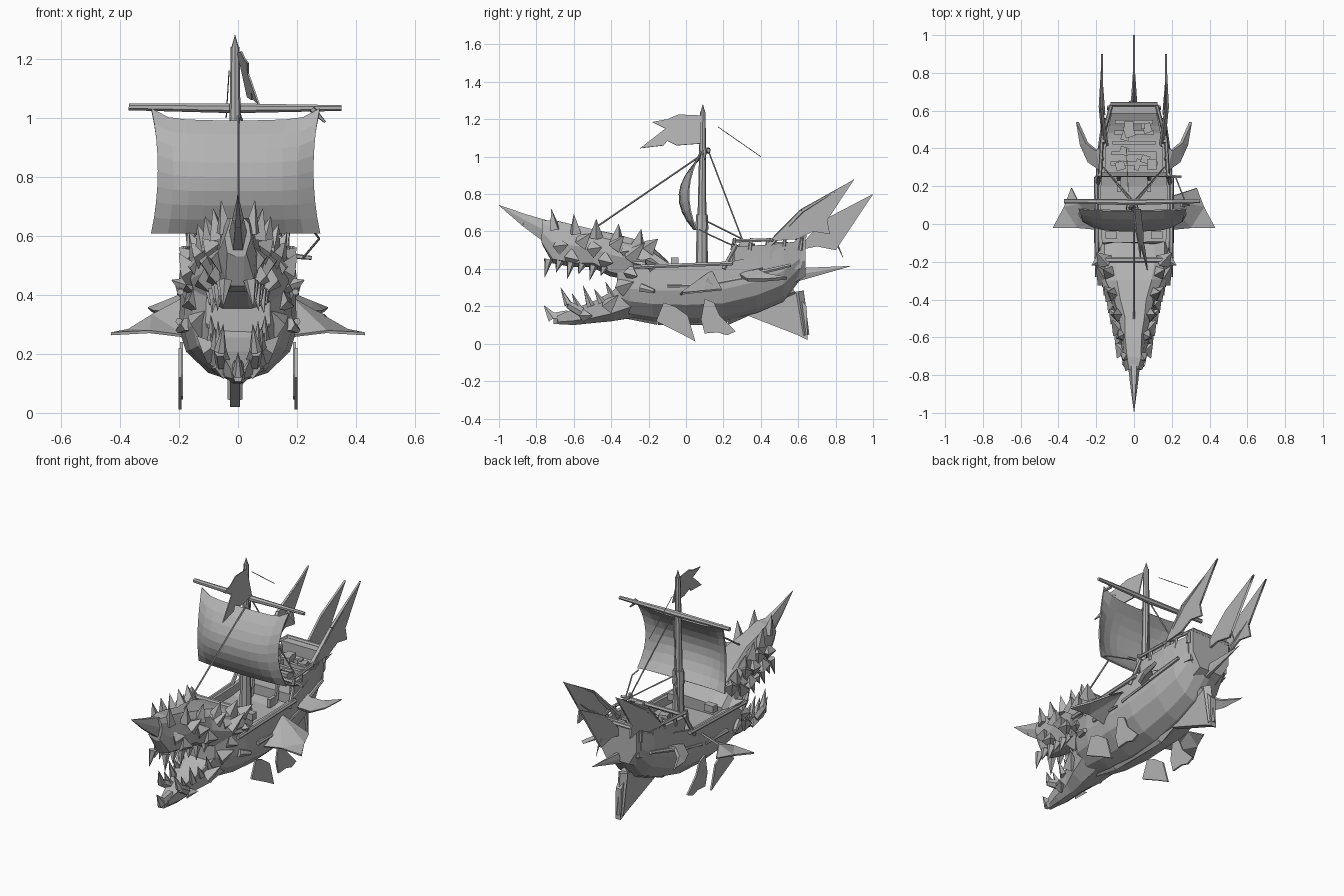
import bpy, bmesh, math, random
from mathutils import Vector

random.seed(4)
grey = bpy.data.materials.new("weathered_grey")
grey.diffuse_color = (0.45, 0.45, 0.45, 1)


def finish(name, bm, thick=0):
    if not thick:
        bmesh.ops.recalc_face_normals(bm, faces=bm.faces[:])
    me = bpy.data.meshes.new(name)
    bm.to_mesh(me)
    bm.free()
    me.materials.append(grey)
    ob = bpy.data.objects.new(name, me)
    bpy.context.collection.objects.link(ob)
    if thick:
        m = ob.modifiers.new("thickness", 'SOLIDIFY')
        m.thickness, m.offset = thick, 0
    return ob


def loft(name, secs, profile, jitter=0.0):
    # secs: (y, half width, bottom z, top z); profile: closed loop of (u, v)
    bm = bmesh.new()
    rings = [[bm.verts.new((w * u + random.uniform(-jitter, jitter), y + random.uniform(-jitter, jitter),
                            b + (t - b) * v)) for u, v in profile] for y, w, b, t in secs]
    n = len(profile)
    for a, c in zip(rings, rings[1:]):
        for i in range(n):
            bm.faces.new((a[i], a[(i + 1) % n], c[(i + 1) % n], c[i]))
    bm.faces.new(rings[0])
    bm.faces.new(rings[-1])
    return finish(name, bm)


def tube(bm, a, b, r0, r1, sides=6, flat=1.0):
    a, b = Vector(a), Vector(b)
    q = (b - a).to_track_quat('Z', 'Y')
    rings = []
    for p, r in ((a, r0), (b, r1)):
        vs = []
        for i in range(sides):
            o = q @ Vector((math.cos(i * math.tau / sides) * r, math.sin(i * math.tau / sides) * r, 0))
            o.x *= flat
            vs.append(bm.verts.new(p + o))
        rings.append(vs)
    for i in range(sides):
        j = (i + 1) % sides
        bm.faces.new((rings[0][i], rings[0][j], rings[1][j], rings[1][i]))
    bm.faces.new(rings[0])
    bm.faces.new(rings[1])


def rods(name, items, mirror=False, sides=6, flat=1.0):
    bm = bmesh.new()
    for a, b, r0, r1 in items:
        for s in ((1, -1) if mirror else (1,)):
            tube(bm, (a[0] * s, *a[1:]), (b[0] * s, *b[1:]), r0, r1, sides, flat)
    return finish(name, bm)


def plate(name, pts, thick=0.008, mirror=False):
    bm = bmesh.new()
    for s in ((1, -1) if mirror else (1,)):
        f = bm.faces.new([bm.verts.new((x * s, y, z)) for x, y, z in pts])
        bmesh.ops.triangulate(bm, faces=[f])
    return finish(name, bm, thick)


def side_plate(name, x, pts, thick=0.01, mirror=True):
    return plate(name, [(x, y, z) for y, z in pts], thick, mirror)


def box(bm, c, size, tilt=0.0):
    r = bmesh.ops.create_cube(bm, size=1)
    for v in r["verts"]:
        x, y, z = (v.co[i] * size[i] for i in range(3))
        v.co = (c[0] + x * math.cos(tilt) - y * math.sin(tilt), c[1] + x * math.sin(tilt) + y * math.cos(tilt), c[2] + z)


# Hull with bulwarks and sunken deck
right = [(0.12, 0), (0.5, 0.08), (0.88, 0.31), (1, 0.55), (0.97, 1), (0.87, 1), (0.87, 0.84)]
mir = lambda p: [(-u, v) for u, v in reversed(p)]
loft("hull", [(-.37, .11, .19, .40), (-.3, .155, .14, .42), (-.18, .185, .12, .42), (0, .2, .11, .425),
              (.2, .2, .12, .43), (.38, .18, .165, .47), (.52, .16, .225, .52), (.61, .135, .34, .55)], right + mir(right))
cabin = [(1, 0), (1.02, 1), (.88, 1), (.88, .5)]
loft("stern_cabin", [(.26, .175, .38, .52), (.45, .165, .38, .53), (.62, .125, .4, .55)], cabin + mir(cabin))
board = [(.6, 0), (1, .4), (1, 1)]
loft("transom", [(.585, .13, .33, .57), (.64, .125, .36, .575)], board + mir(board))
rods("keel", [((0, -.35, .16), (0, -.15, .12), .02, .02), ((0, -.15, .12), (0, .22, .12), .02, .02),
              ((0, .22, .12), (0, .58, .28), .02, .02)], sides=4)
rods("hull_wales", [((.195, -.28, .41), (.2, .25, .43), .012, .012), ((.2, -.1, .31), (.202, .1, .31), .012, .007),
                    ((.2, .14, .32), (.19, .36, .36), .01, .006), ((.17, -.24, .3), (.2, -.17, .28), .025, .012),
                    ((.185, .35, .37), (.16, .56, .42), .014, .01)], True)

# Rudder
side_plate("rudder", -.01, [(.33, .15), (.58, .28), (.645, .2), (.65, .02), (.6, .045)], .035, False)
rods("rudder_post", [((-.01, .6, .28), (-.01, .635, .045), .03, .025)], sides=4)

# Dragon head: upper and lower jaw
head = [(.4, 0), (.85, .1), (1.05, .5), (.9, .85), (.6, 1)]
loft("upper_jaw", [(-.775, .04, .53, .66), (-.71, .058, .43, .66), (-.6, .07, .41, .635), (-.5, .088, .41, .61),
                   (-.4, .11, .36, .59), (-.3, .16, .34, .565), (-.2, .175, .36, .53), (-.1, .175, .37, .44)],
     head + mir(head), .008)
jaw = [(.3, 0), (.85, .25), (1, 1), (.6, .85)]
loft("lower_jaw", [(-.69, .025, .105, .15), (-.6, .05, .1, .19), (-.5, .07, .11, .225), (-.4, .1, .12, .28),
                   (-.28, .14, .14, .38)], jaw + mir(jaw), .006)
rods("nose_horn", [((0, -.74, .6), (0, -.86, .66), .066, .038), ((0, -.86, .66), (0, -1, .74), .038, .001)], flat=.5)
rods("jaw_tusk", [((0, -.63, .14), (0, -.71, .135), .045, .034), ((0, -.71, .135), (0, -.76, .205), .034, .001)], flat=.6)
rods("cheek_tusks", [((.05, -.56, .17), (.06, -.63, .21), .028, .022), ((.06, -.63, .21), (.05, -.67, .3), .022, .001)], True)

# Teeth along both jaws
teeth = []
for i in range(6):
    y = -.735 + i * .06
    w = .035 + (y + .78) * .15
    teeth.append(((w, y, .45 - i * .008), (w + .01, y - .02, .355 + (i % 2) * .03 - i * .004), .024, .001))
for i in range(4):
    y = -.57 + i * .06
    w = .045 + (y + .6) * .2
    teeth.append(((w, y, .18 + i * .02), (w + .005, y - .04, .27 + (i % 2) * .03 + i * .01), .022, .001))
rods("teeth", teeth, True, 5)

# Top crest, side scales and frill spikes; base half width follows the head
spikes = []
for i in range(5):
    y = -.7 + i * .11
    w = .045 + i * .021
    spikes.append(((w, y, .61 - i * .022), (w + .012 + i * .006, y - .02 + i * .01, .72 - i * .027), .032 + i * .003, .001))
for i in range(9):
    y = -.68 + i * .06
    w = .055 + max(0, y + .65) * .22
    z = (.52, .47, .55)[i % 3] - i * .005
    spikes.append(((w, y, z), (w + .045, y + .05, z + (.01, -.02, .05)[i % 3]), .048, .001))
spikes += [((.15, -.3, .46), (.2, -.22, .54), .05, .001), ((.16, -.18, .42), (.225, -.22, .45), .045, .001),
           ((.14, -.3, .38), (.19, -.26, .36), .045, .001), ((.085, -.42, .2), (.14, -.36, .26), .045, .001),
           ((.12, -.35, .3), (.17, -.28, .33), .05, .001), ((.05, -.55, .15), (.09, -.5, .15), .035, .001)]
rods("head_spikes", spikes, True, 4)
rods("deck_beam", [((-.16, -.19, .53), (.16, -.19, .53), .015, .015), ((-.19, .26, .53), (.19, .26, .53), .012, .012)])

# Fins
plate("side_fin", [(.18, -.03, .26), (.3, -.02, .275), (.43, -.02, .268), (.37, .09, .28), (.33, .19, .29),
                   (.29, .11, .33), (.18, .14, .39)], .01, True)
plate("rear_fin", [(.17, .28, .37), (.24, .33, .34), (.28, .42, .34), (.3, .54, .35), (.25, .43, .37), (.2, .39, .39),
                   (.16, .42, .4)], .02, True)
side_plate("front_flipper", .197, [(-.12, .22), (-.06, .2), (.01, .15), (.05, .012), (-.03, .055), (-.16, .12)])
side_plate("middle_flipper", .192, [(.1, .24), (.15, .22), (.18, .15), (.265, .065), (.22, .045), (.17, .06),
                                    (.1, .055), (.08, .13)])
side_plate("tail_wing", .17, [(.47, .55), (.52, .62), (.62, .715), (.9, .88), (.8, .74), (.755, .66), (.77, .585),
                              (.68, .6), (.6, .56)])
side_plate("tail_fan", 0, [(.6, .5), (.66, .58), (.77, .68), (1, .8), (.88, .69), (.81, .6), (.8, .5), (.7, .52)],
           .012, False)
rods("wing_bones", [((.15, .42, .5), (.175, .62, .71), .018, .012), ((.175, .62, .71), (.17, .895, .875), .012, .001),
                    ((.16, .58, .56), (.17, .8, .73), .01, .002)], True, 5)
rods("tail_spike", [((0, .6, .37), (0, .88, .415), .04, .001)], flat=.5)

# Stern railing and deck clutter
rail = [((.18, .25, .55), (.17, .45, .555), .01, .01), ((.17, .45, .555), (.12, .63, .575), .01, .01),
        ((0, .635, .575), (.125, .635, .575), .012, .012), ((.08, .24, .38), (.08, .26, .53), .012, .012)]
rail += [((.18 - k * .012, .25 + k * .09, .5), (.185 - k * .012, .26 + k * .09, .565), .013, .008) for k in range(5)]
rail += [((.195, .2, .4), (.18, .27, .53), .012, .01)]
rods("stern_railing", rail, True)
bm = bmesh.new()
for i in range(5):
    box(bm, (0, .32 + i * .055, .5), (.25 - i * .012, .02, .025))
for i in range(12):
    box(bm, (random.uniform(-.1, .1), random.uniform(.3, .56), .49 + random.uniform(0, .03)),
        (random.uniform(.02, .06), random.uniform(.02, .08), random.uniform(.03, .07)), random.choice((0, .3, -.3)))
for s in (-1, 1):
    box(bm, (s * .08, .2, .41), (.02, .06, .05))
    box(bm, (s * .12, -.06, .44), (.06, .04, .04))
finish("deck_crates", bm)

# Mast, yard and rigging
mx = -.01
rods("mast", [((mx, .085, .37), (mx, .085, .65), .034, .028), ((mx, .085, .65), (mx, .09, 1.24), .024, .015),
              ((mx, .085, .61), (mx, .085, .69), .035, .031), ((mx, .09, 1.24), (mx, .09, 1.28), .012, .001)], sides=8)
rods("yard", [((-.37, .12, 1.037), (mx, .115, 1.032), .012, .017), ((mx, .115, 1.032), (.35, .12, 1.033), .017, .01)],
     sides=7)
rods("stays", [((0, .12, 1.03), (.16, .3, .56), .004, .004), ((0, .1, .66), (.16, .3, .56), .004, .004)], True, 5)
rods("ropes", [((0, .1, 1.02), (0, -.5, .61), .005, .005), ((-.03, .17, 1.16), (-.04, .4, 1), .002, .002),
               ((.26, .07, .61), (.275, .11, .59), .004, .004), ((.275, .11, .59), (.22, .25, .525), .004, .004),
               ((.2, .25, .53), (.25, .25, .525), .009, .007), ((0, .8, .55), (0, .84, .46), .007, .001),
               ((.25, .1, 1.03), (.295, .1, .985), .012, .004)], sides=5)

# Billowing sail
bm = bmesh.new()
NX, NZ = 10, 8
g = []
for j in range(NZ + 1):
    t = j / NZ
    row = []
    for i in range(NX + 1):
        u = i / NX * 2 - 1
        hw = .262 + .024 * abs(2 * t - 1) ** 2
        top = .998 + .032 * u ** 8 - .01 * (1 - u * u)
        belly = math.sin(math.pi * min(1, .06 + t * .9)) ** .8
        row.append(bm.verts.new((-.008 + hw * u, .095 - .02 * (1 - t) - belly * (.12 - .05 * u ** 4),
                                 .61 + (top - .61) * t)))
    g.append(row)
for j in range(NZ):
    for i in range(NX):
        bm.faces.new((g[j][i], g[j][i + 1], g[j + 1][i + 1], g[j + 1][i]))
finish("sail", bm, .008)

# Tattered flag, drifting sideways as it drops
flag = [(.08, 1.22), (-.04, 1.225), (-.1, 1.2), (-.18, 1.185), (-.11, 1.15), (-.245, 1.045), (-.12, 1.06),
        (-.1, 1.085), (-.05, 1.06), (.08, 1.07)]
plate("flag", [((.08 - y) * .1 + (1.22 - z) * .22, y, z) for y, z in flag], .006)
